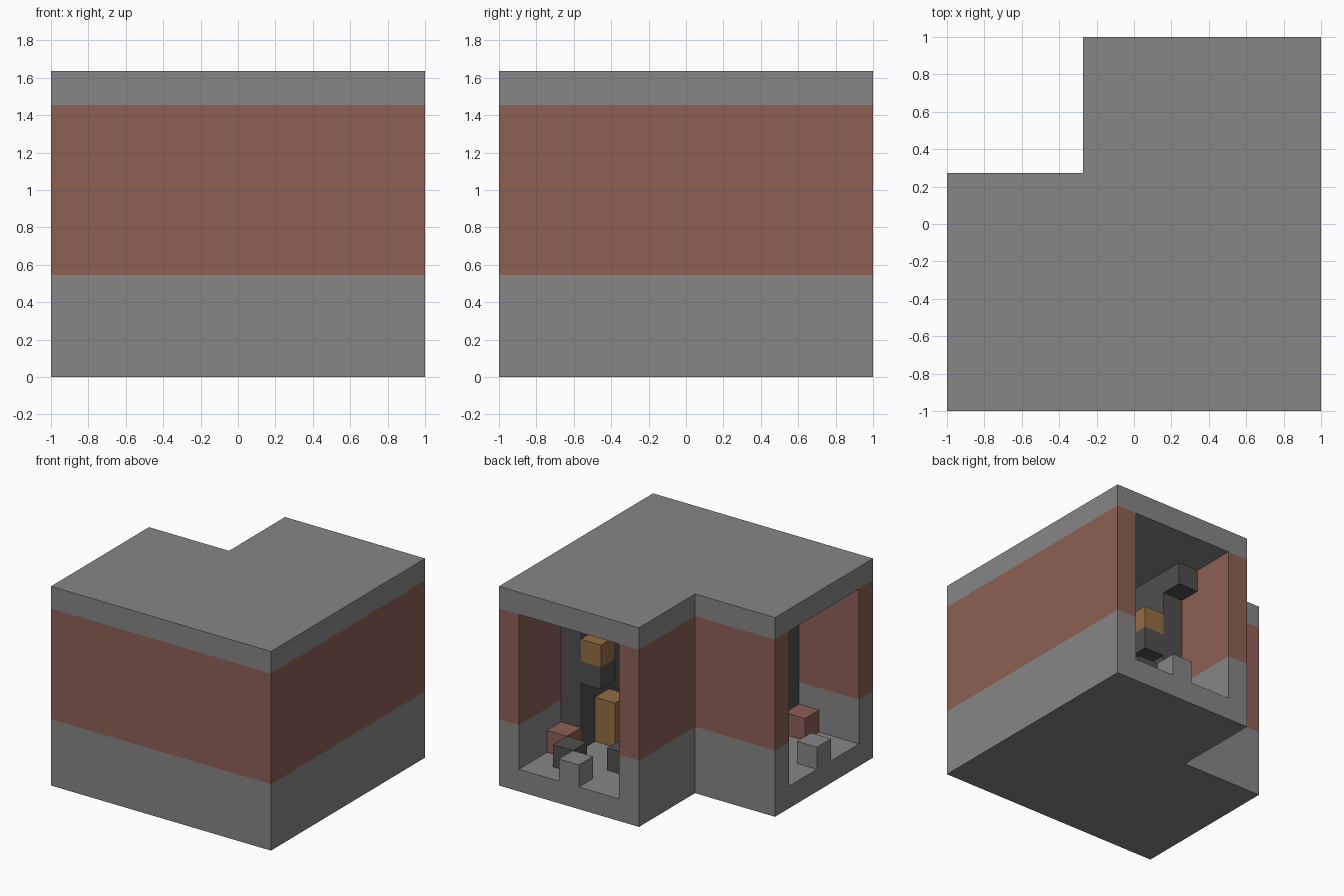
import bpy
import bmesh

cube = bpy.data.objects.get("Cube")
if cube:
    bpy.data.objects.remove(cube)

U = 2 / 11  # grid unit: the model is 11 x 11 x 9 blocks


def material(name, rgb):
    m = bpy.data.materials.new(name)
    m.use_nodes = True
    m.diffuse_color = (*rgb, 1)
    m.node_tree.nodes["Principled BSDF"].inputs["Base Color"].default_value = (*rgb, 1)
    return m


STONE = material("grey stone", (0.24, 0.24, 0.24))
BRICK = material("red brick", (0.265, 0.118, 0.09))
DARK = material("dark stone", (0.08, 0.08, 0.08))
WOOD = material("brown wood", (0.29, 0.155, 0.055))


def prism(name, outline, low, high, mat):
    """Extrude a plan outline, given in grid units, from low to high."""
    bm = bmesh.new()
    verts = [bm.verts.new(((x - 5.5) * U, (y - 5.5) * U, low * U)) for x, y in outline]
    base = bm.faces.new(verts)
    top = bmesh.ops.extrude_face_region(bm, geom=[base])
    moved = [v for v in top["geom"] if isinstance(v, bmesh.types.BMVert)]
    bmesh.ops.translate(bm, verts=moved, vec=(0, 0, (high - low) * U))
    bmesh.ops.recalc_face_normals(bm, faces=bm.faces)
    mesh = bpy.data.meshes.new(name)
    bm.to_mesh(mesh)
    bm.free()
    mesh.materials.append(mat)
    obj = bpy.data.objects.new(name, mesh)
    bpy.context.collection.objects.link(obj)
    return obj


def block(name, x, y, low, mat, tall=1):
    square = [(x, y), (x + 1, y), (x + 1, y + 1), (x, y + 1)]
    return prism(name, square, low, low + tall, mat)


def twin_block(name, x, y, low, mat, tall=1):
    """One block in the back wing and its reflection in the side wing."""
    block(name + "_back", x, y, low, mat, tall)
    block(name + "_side", 10 - y, 10 - x, low, mat, tall)


# Floor and roof slabs with a notched corner
plan = [(0, 0), (11, 0), (11, 11), (4, 11), (4, 7), (0, 7)]
prism("floor", plan, 0, 1, STONE)
prism("roof", plan, 8, 9, STONE)

# Outer and notch walls, stone below and brick above; both wing ends stay open
outer = [(0, 0), (11, 0), (11, 11), (10, 11), (10, 1), (0, 1)]
notch = [(0, 6), (5, 6), (5, 11), (4, 11), (4, 7), (0, 7)]
for name, path in (("outer_wall", outer), ("notch_wall", notch)):
    prism(name + "_base", path, 1, 3, STONE)
    prism(name + "_brick", path, 3, 8, BRICK)

# Dark lining of the inner room
prism("outer_lining", [(3, 1), (10, 1), (10, 8), (9, 8), (9, 2), (3, 2)], 1, 8, DARK)
prism("notch_lining", [(3, 5), (6, 5), (6, 8), (5, 8), (5, 6), (3, 6)], 1, 8, DARK)

# Brackets, wooden blocks and legs on both sides of each doorway
for label, x in (("left", 8), ("right", 6)):
    twin_block(label + "_bracket", x, 7, 4, DARK)
    twin_block(label + "_wood_cap", x, 7, 5, WOOD)
    twin_block(label + "_wood_post", x, 6, 1, WOOD, 2)
for label, x in (("left", 9), ("right", 5)):
    twin_block(label + "_ceiling_block", x, 8, 7, DARK)

# Loose blocks on the floor
twin_block("threshold_block", 7, 10, 1, STONE)
twin_block("brick_block", 9, 8, 1, BRICK)
twin_block("dark_block", 6, 8, 1, DARK)
block("dark_corner_block", 8, 9, 1, DARK)
